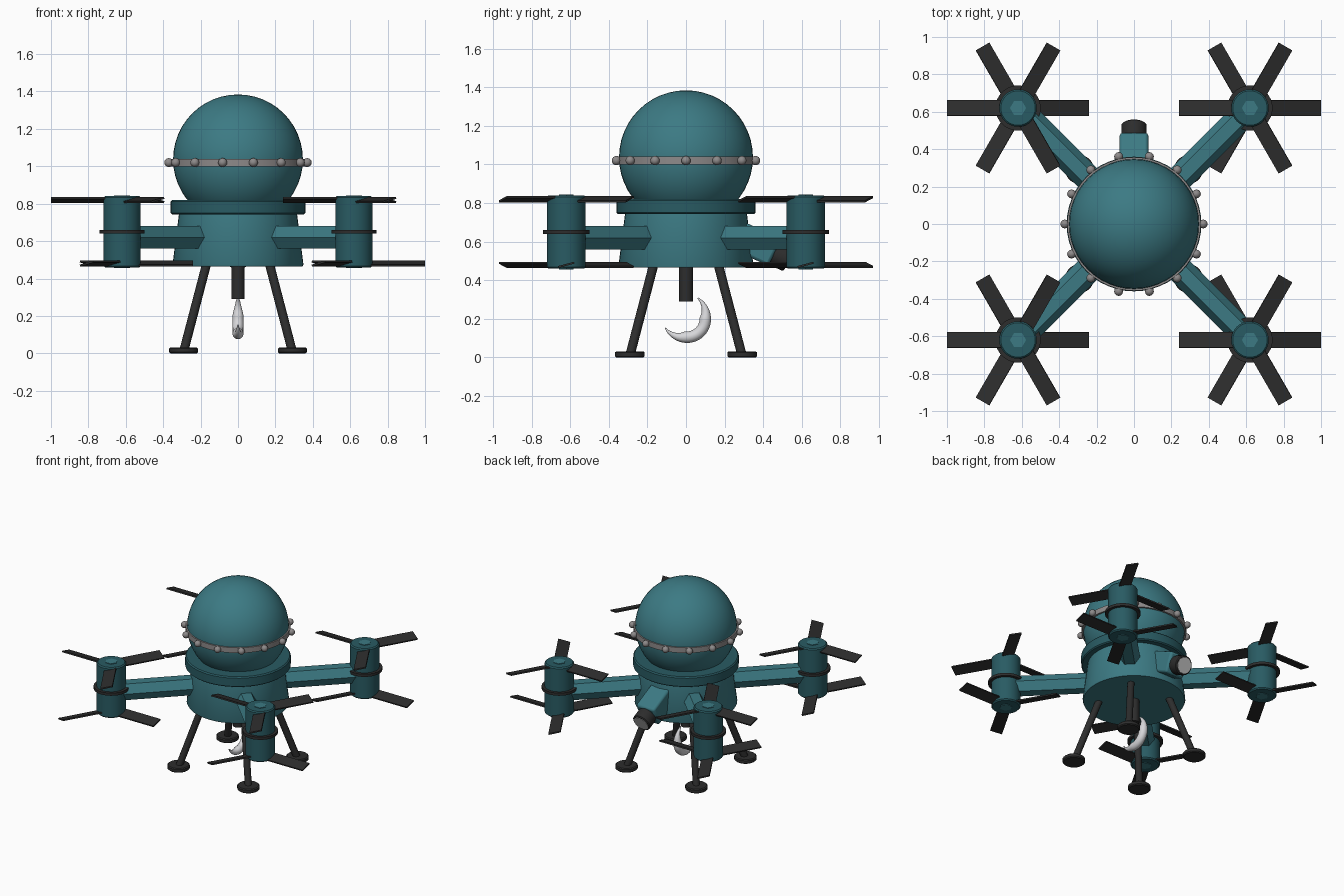
import bpy, bmesh, math
from mathutils import Vector, Matrix

if "Cube" in bpy.data.objects:
    bpy.data.objects.remove(bpy.data.objects["Cube"])


def material(name, rgb):
    m = bpy.data.materials.new(name)
    m.diffuse_color = (*rgb, 1)
    m.use_nodes = True
    m.node_tree.nodes["Principled BSDF"].inputs["Base Color"].default_value = m.diffuse_color
    return m


TEAL = material("teal", (0.045, 0.195, 0.23))
DARK = material("dark teal", (0.022, 0.105, 0.125))
BLACK = material("black", (0.026, 0.026, 0.026))
GREY = material("grey", (0.27, 0.255, 0.255))
WHITE = material("white", (0.68, 0.68, 0.70))
LENS = material("lens grey", (0.5, 0.5, 0.5))


def finish(bm, name, mat, angle=35):
    bmesh.ops.recalc_face_normals(bm, faces=bm.faces)
    me = bpy.data.meshes.new(name)
    bm.to_mesh(me)
    bm.free()
    me.materials.append(mat)
    me.polygons.foreach_set("use_smooth", [True] * len(me.polygons))
    me.set_sharp_from_angle(angle=math.radians(angle))
    ob = bpy.data.objects.new(name, me)
    bpy.context.collection.objects.link(ob)
    return ob


def lathe(name, start, direction, profile, mat, sides=32, phase=0.0):
    """Capped solid around an axis; profile holds (distance, radius)."""
    d = Vector(direction).normalized()
    side = Vector((1, 0, 0)) if abs(d.z) > 0.99 else d.cross(Vector((0, 0, 1))).normalized()
    up = side.cross(d)
    bm = bmesh.new()
    rings = []
    for t, r in profile:
        rings.append([bm.verts.new(Vector(start) + d * t
                      + r * (math.cos(a) * side + math.sin(a) * up))
                      for a in (phase + math.tau * i / sides for i in range(sides))])
    for a, b in zip(rings, rings[1:]):
        for i in range(sides):
            j = (i + 1) % sides
            bm.faces.new((a[i], a[j], b[j], b[i]))
    bm.faces.new(rings[0])
    bm.faces.new(rings[-1])
    return finish(bm, name, mat)


def upright(name, x, y, profile, mat, sides=32, phase=0.0):
    return lathe(name, (x, y, 0), (0, 0, 1), profile, mat, sides, phase)


def ball(name, pos, r, mat, u, v):
    bm = bmesh.new()
    bmesh.ops.create_uvsphere(bm, u_segments=u, v_segments=v, radius=r,
                              matrix=Matrix.Translation(pos))
    return finish(bm, name, mat)


# Central body, collar and dome
upright("body", 0, 0, [(0.465, 0.345), (0.475, 0.35), (0.75, 0.315)], TEAL, 48)
upright("collar", 0, 0, [(0.743, 0.352), (0.75, 0.36), (0.812, 0.36), (0.82, 0.352)], DARK, 48)
ball("dome", (0, 0, 1.037), 0.347, TEAL, 48, 24)

# Studded band around the dome
upright("dome_band", 0, 0, [(1.0, 0.34), (1.0, 0.357), (1.04, 0.357), (1.04, 0.34)], GREY, 48)
for i in range(14):
    a = math.tau * i / 14
    ball("band_stud", (0.37 * math.cos(a), 0.37 * math.sin(a), 1.02), 0.024, GREY, 12, 8)


# Rotor blades, slightly pitched about their length
def blade(x, y, z, deg):
    bm = bmesh.new()
    m = (Matrix.Translation((x, y, z)) @ Matrix.Rotation(math.radians(deg), 4, 'Z')
         @ Matrix.Translation((0.22, 0, 0)) @ Matrix.Rotation(math.radians(15), 4, 'X')
         @ Matrix.Diagonal((0.32, 0.085, 0.01, 1)))
    bmesh.ops.create_cube(bm, size=1, matrix=m)
    finish(bm, "rotor_blade", BLACK)


# Four arms with motors, rotors and legs
for sx in (-1, 1):
    for sy in (-1, 1):
        x, y = 0.62 * sx, 0.62 * sy
        lathe("arm", (0.16 * sx, 0.16 * sy, 0.62), (sx, sy, 0), [(0, 0.07), (0.6, 0.07)], TEAL, 6)
        upright("motor", x, y, [(0.46, 0.092), (0.468, 0.1), (0.832, 0.1), (0.84, 0.092)], DARK)
        upright("motor_ring", x, y, [(0.64, 0.121), (0.66, 0.121)], BLACK)
        upright("motor_cap", x, y, [(0.835, 0.043), (0.844, 0.043)], TEAL, 6)
        upright("motor_base", x, y, [(0.456, 0.043), (0.465, 0.043)], TEAL, 6)
        for deg in (60, 180, 300):
            blade(x, y, 0.82, deg)
            blade(x, y, 0.48, deg + 180)
        # Splayed leg and round foot
        top = Vector((0.165 * sx, 0.165 * sy, 0.49))
        low = Vector((0.288 * sx, 0.288 * sy, 0.02))
        lathe("leg", top, low - top, [(0, 0.024), ((low - top).length, 0.024)], BLACK, 16)
        upright("foot", 0.291 * sx, 0.291 * sy,
                [(0, 0.07), (0.006, 0.077), (0.026, 0.077), (0.032, 0.07)], BLACK, 24)

# Hook shaft and tapered hook
upright("hook_shaft", 0, 0, [(0.29, 0.036), (0.48, 0.036)], BLACK, 24)
cu = bpy.data.curves.new("hook_path", 'CURVE')
cu.dimensions = '3D'
cu.bevel_depth = 0.03
cu.bevel_resolution = 4
cu.use_fill_caps = True
sp = cu.splines.new('POLY')
N = 28
sp.points.add(N)
for i, p in enumerate(sp.points):
    t = i / N
    a = math.radians(-157 + 220 * t)
    taper = min(1.0, 0.1 + 3.2 * min(t, 1 - t))
    R = 0.125 - 0.03 * taper
    p.co = (0, 0.005 + R * math.cos(a), 0.2 + R * math.sin(a), 1)
    p.radius = taper
tmp = bpy.data.objects.new("hook_path", cu)
bpy.context.collection.objects.link(tmp)
bpy.context.view_layer.update()
bm = bmesh.new()
bm.from_mesh(tmp.to_mesh())
tmp.to_mesh_clear()
bpy.data.objects.remove(tmp)
finish(bm, "hook", WHITE, 50)

# Rear camera tilted downwards
aim = Vector((0, 0.9, -0.43)).normalized()
tip = Vector((0, 0.532, 0.508))
housing = lathe("camera_housing", tip - aim * 0.3, aim, [(0, 0.108), (0.22, 0.108)],
                TEAL, 4, math.pi / 4)
bev = housing.modifiers.new("soft_edges", 'BEVEL')
bev.width = 0.015
bev.segments = 2
lathe("camera_barrel", tip - aim * 0.1, aim, [(0, 0.06), (0.03, 0.068), (0.094, 0.068), (0.1, 0.062)],
      BLACK, 24)
lathe("camera_lens", tip - aim * 0.003, aim, [(0, 0.056), (0.006, 0.056)], LENS, 24)
